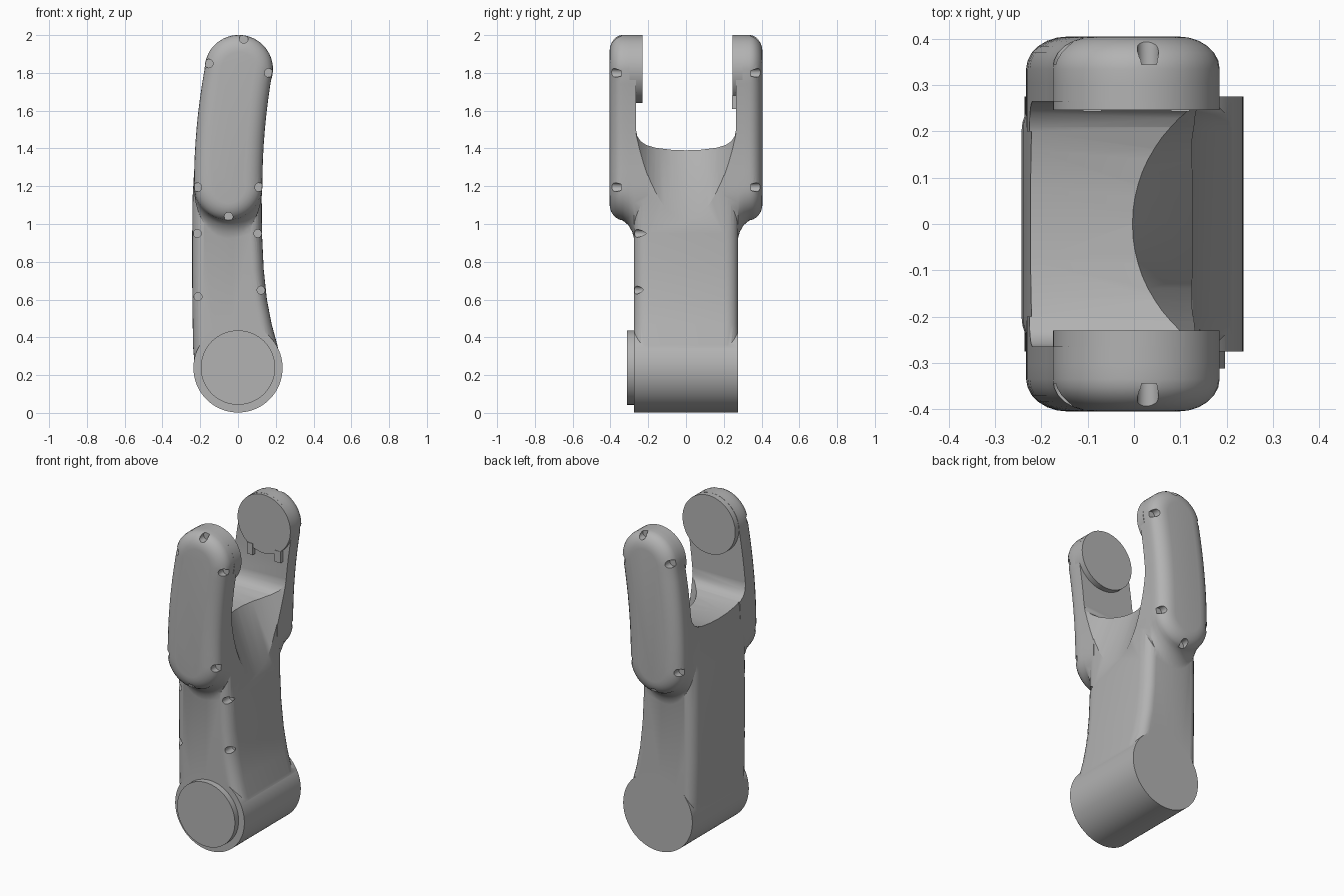
import bpy, bmesh
from math import sin, cos, pi, radians
from mathutils import Vector

cube = bpy.data.objects.get("Cube")
if cube:
    bpy.data.objects.remove(cube)

grey = bpy.data.materials.new("plain_grey")
grey.use_nodes = True
colour = (0.45, 0.45, 0.45, 1)
grey.diffuse_color = colour
grey.node_tree.nodes["Principled BSDF"].inputs["Base Color"].default_value = colour


def finish(name, bm):
    bmesh.ops.recalc_face_normals(bm, faces=bm.faces)
    mesh = bpy.data.meshes.new(name)
    bm.to_mesh(mesh)
    bm.free()
    mesh.materials.append(grey)
    ob = bpy.data.objects.new(name, mesh)
    bpy.context.collection.objects.link(ob)
    return ob


def loft(name, rings):
    """Skin a list of equal-length closed rings and cap both ends."""
    bm = bmesh.new()
    loops = [[bm.verts.new(p) for p in ring] for ring in rings]
    n = len(loops[0])
    for a, b in zip(loops, loops[1:]):
        for i in range(n):
            j = (i + 1) % n
            bm.faces.new((a[i], a[j], b[j], b[i]))
    bm.faces.new(loops[0])
    bm.faces.new(loops[-1])
    return finish(name, bm)


def rod(name, start, end, radius, sides=64):
    start, end = Vector(start), Vector(end)
    axis = end - start
    turn = axis.to_track_quat('Z', 'Y')
    circle = [turn @ Vector((radius * cos(2 * pi * i / sides), radius * sin(2 * pi * i / sides), 0))
              for i in range(sides)]
    return loft(name, [[p + c for c in circle] for p in (start, end)])


def block(name, centre, size):
    bm = bmesh.new()
    bmesh.ops.create_cube(bm, size=1)
    for v in bm.verts:
        v.co = Vector(a * s + c for a, s, c in zip(v.co, size, centre))
    return finish(name, bm)


def combine(target, other, operation):
    """Apply a boolean and discard the operand."""
    mod = target.modifiers.new("cut", 'BOOLEAN')
    mod.operation, mod.object, mod.solver = operation, other, 'EXACT'
    graph = bpy.context.evaluated_depsgraph_get()
    graph.update()
    mesh = bpy.data.meshes.new_from_object(target.evaluated_get(graph))
    target.modifiers.clear()
    target.data = mesh
    bpy.data.objects.remove(other)


# Shaft: side outline with rounded long edges
LEFT = [(-.225, .2), (-.238, .35), (-.242, .6), (-.243, .9), (-.24, 1.15), (-.228, 1.35), (-.212, 1.5)]
RIGHT = [(.232, .24), (.208, .36), (.178, .47), (.153, .6), (.136, .76), (.127, .95),
         (.125, 1.2), (.133, 1.4), (.142, 1.5)]


def shaft_ring(y, inset):
    return ([(x + inset, y, z) for x, z in LEFT]
            + [(x - inset, y, z) for x, z in reversed(RIGHT)])


edge = [(.275 - .075 * (1 - cos(a)), .06 * (1 - sin(a)))
        for a in [radians(15 * k) for k in range(7)]]
section = [(-y, i) for y, i in edge] + [(y, i) for y, i in reversed(edge)]
link = loft("fork_link", [shaft_ring(y, i) for y, i in section])

# Base barrel
combine(link, rod("barrel", (0, -.275, .238), (0, .275, .238), .236, 96), 'UNION')


# Fork arms: curved stadium shape, flared at the root, rounded outside
def arm_ring(side, y, inset, drop):
    r, low, high = .181 - inset, 1.2, 1.82

    def spine(z):
        t = (z - low) / (high - low)
        return -.052 + .056 * t * t

    pts = []
    for k in range(21):
        a = pi + pi * k / 20
        pts.append((spine(low) + r * cos(a), low + (r + drop) * sin(a)))
    steps = [low + (high - low) * k / 8 for k in range(1, 8)]
    pts += [(spine(z) + r, z) for z in steps]
    pts += [(spine(high) + r * cos(pi * k / 20), high + r * sin(pi * k / 20)) for k in range(21)]
    pts += [(spine(z) - r, z) for z in reversed(steps)]
    return [(x, side * y, z) for x, z in pts]


for side in (-1, 1):
    rings = [(.2, 0, .11), (.274, 0, .1), (.285, 0, .06), (.305, 0, .025), (.335, 0, 0)]
    rings += [(.335 + .07 * sin(a), .09 * (1 - cos(a)), 0)
              for a in [radians(15 * k) for k in range(1, 7)]]
    combine(link, loft("arm", [arm_ring(side, *r) for r in rings]), 'UNION')

# Gap between the arms, with a softly curved floor
floor = [(.265, 2.2), (.265, 1.5), (.258, 1.465), (.24, 1.438), (.21, 1.418), (.16, 1.403), (.08, 1.393)]
gap = floor + [(0, 1.39)] + [(-y, z) for y, z in reversed(floor)]
combine(link, loft("gap", [[(x, y, z) for y, z in gap] for x in (-.5, .5)]), 'DIFFERENCE')

# Slanted scoop on the hollow side of the shaft
combine(link, rod("scoop", (.482, 0, .9), (.262, 0, 1.525), .295, 64), 'DIFFERENCE')

# Screw pockets in the arm covers and along the shaft
arm_pockets = [(-.155, 1.85), (.163, 1.8), (.03, 1.98), (-.215, 1.195), (.112, 1.195), (-.05, 1.038)]
shaft_pockets = [(-.215, .95), (.105, .95), (-.212, .615), (.122, .65)]
for side in (-1, 1):
    for x, z in arm_pockets:
        combine(link, rod("pocket", (x, side * .345, z), (x, side * .5, z), .023, 20), 'DIFFERENCE')
for x, z in shaft_pockets:
    combine(link, rod("pocket", (x, -.205, z), (x, -.4, z), .021, 20), 'DIFFERENCE')

# Joint pads facing each other at the arm tips, and the base disc
parts = [
    link,
    rod("front_joint_pad", (.005, -.3, 1.82), (.005, -.23, 1.82), .18),
    rod("back_joint_pad", (.005, .3, 1.82), (.005, .246, 1.82), .18),
    rod("base_disc", (0, -.25, .24), (0, -.312, .24), .197),
    block("left_stop_tab", (.1, .258, 1.645), (.04, .03, .07)),
    block("right_stop_tab", (-.09, .258, 1.645), (.04, .03, .07)),
]

for ob in parts:
    bpy.ops.object.select_all(action='DESELECT')
    ob.select_set(True)
    bpy.context.view_layer.objects.active = ob
    bpy.ops.object.shade_smooth_by_angle(angle=radians(30))
